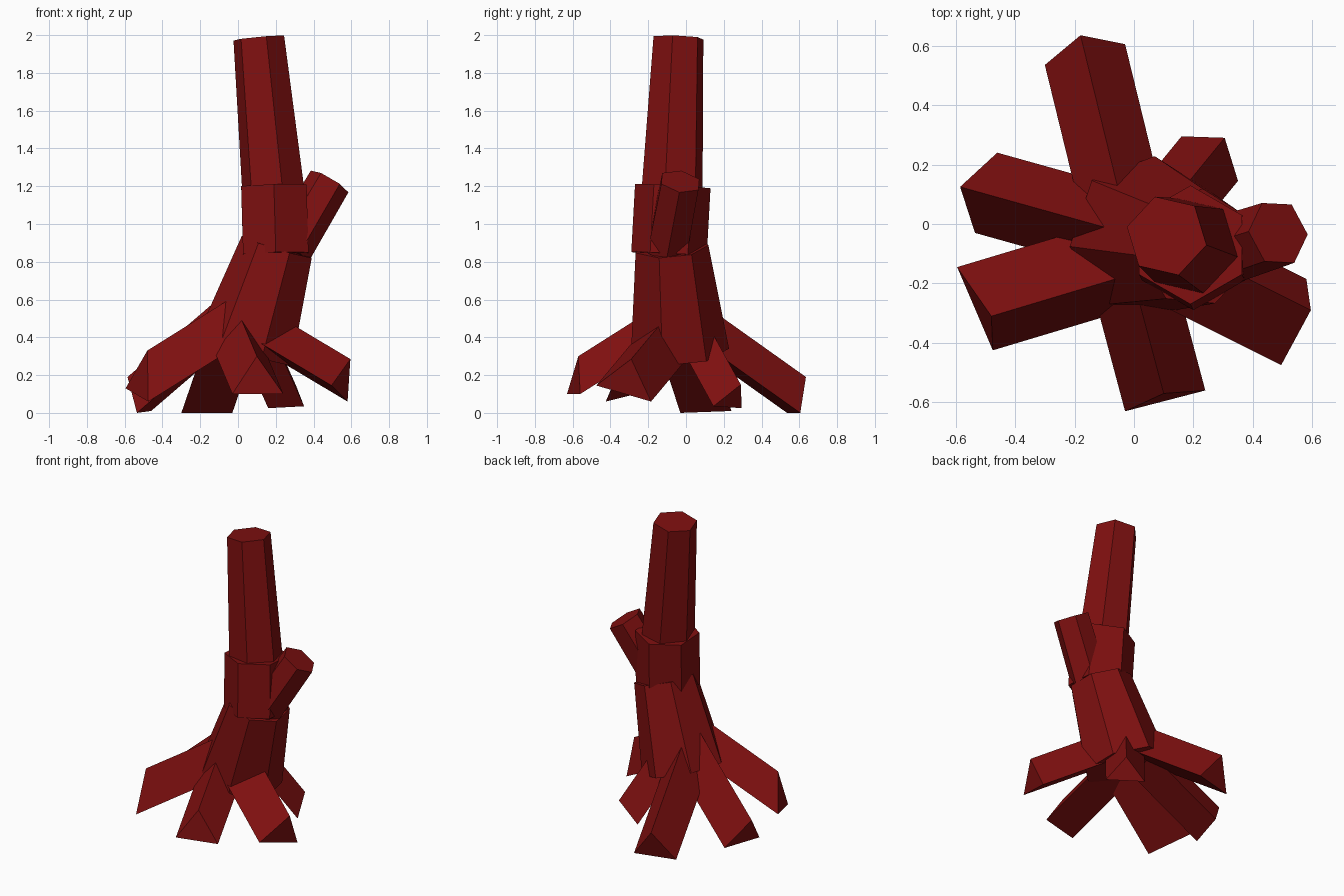
import bpy
import math
from mathutils import Vector, Matrix

if "Cube" in bpy.data.objects:
    bpy.data.objects.remove(bpy.data.objects["Cube"], do_unlink=True)

# One bark colour for the whole tree
bark = bpy.data.materials.new("dark_red_bark")
bark.use_nodes = True
colour = (0.21, 0.005, 0.005, 1)
bark.diffuse_color = colour
bark.node_tree.nodes["Principled BSDF"].inputs["Base Color"].default_value = colour


def loft(name, start, end):
    """Closed flat-shaded solid between two rings of equal length."""
    n = len(start)
    faces = [(i, (i + 1) % n, (i + 1) % n + n, i + n) for i in range(n)]
    faces += [tuple(reversed(range(n))), tuple(range(n, 2 * n))]
    mesh = bpy.data.meshes.new(name)
    mesh.from_pydata([tuple(v) for v in start + end], [], faces)
    mesh.materials.append(bark)
    obj = bpy.data.objects.new(name, mesh)
    bpy.context.collection.objects.link(obj)
    # Consistent outward normals
    import bmesh
    bm = bmesh.new()
    bm.from_mesh(mesh)
    bmesh.ops.recalc_face_normals(bm, faces=bm.faces)
    bm.to_mesh(mesh)
    bm.free()


def log(name, sides, spin, base, r_base, tip, r_tip):
    """Tapered log whose caps are square to its axis."""
    base, tip = Vector(base), Vector(tip)
    tilt = Vector((0, 0, 1)).rotation_difference(tip - base)

    def ring(centre, radius):
        angles = [math.radians(spin) + math.tau * i / sides for i in range(sides)]
        return [centre + tilt @ Vector((radius * math.cos(a), radius * math.sin(a), 0))
                for a in angles]
    loft(name, ring(base, r_base), ring(tip, r_tip))


def root(name, inward, reach, *tip):
    """Three-sided root running from its outer tip into the trunk."""
    tip = [Vector(p) for p in tip]
    loft(name, tip, [p + Vector(inward) * reach for p in tip])


# Trunk sections and the side branch
log("lower_trunk", 7, 187, (0.04, -0.04, 0.33), 0.27, (0.21, -0.08, 0.88), 0.2)
log("middle_trunk", 6, -90, (0.2, -0.09, 0.84), 0.2, (0.19, -0.07, 1.2), 0.2)
log("upper_trunk", 6, -13, (0.19, -0.075, 1.14), 0.17, (0.11, -0.04, 1.985), 0.138)
log("side_branch", 6, 0, (0.27, -0.1, 0.86), 0.12, (0.485, -0.03, 1.225), 0.115)

# Roots: ridge point first, then the two lower corners
root("front_root", (-0.08, 0.3, 0.19), 1.4,
     (0.1, -0.57, 0.3), (-0.03, -0.63, 0.1), (0.24, -0.56, 0.1))
root("back_root", (0.11, -0.45, 0.32), 1.2,
     (-0.18, 0.635, 0.19), (-0.3, 0.535, 0), (-0.03, 0.605, 0))
root("right_back_root", (0.43, -0.12, 0.37), 1.2,
     (-0.585, 0.125, 0.19), (-0.46, 0.24, 0.01), (-0.535, -0.03, 0))
root("right_front_root", (0.4, 0.12, 0.25), 1.2,
     (-0.48, -0.31, 0.33), (-0.595, -0.145, 0.13), (-0.475, -0.425, 0.06))
root("left_front_root", (-0.31, 0.155, 0.185), 1.2,
     (0.595, -0.29, 0.285), (0.58, -0.185, 0.06), (0.495, -0.475, 0.145))
root("left_back_root", (-0.09, -0.11, 0.2), 1.6,
     (0.305, 0.29, 0.15), (0.16, 0.295, 0.025), (0.35, 0.145, 0.035))
